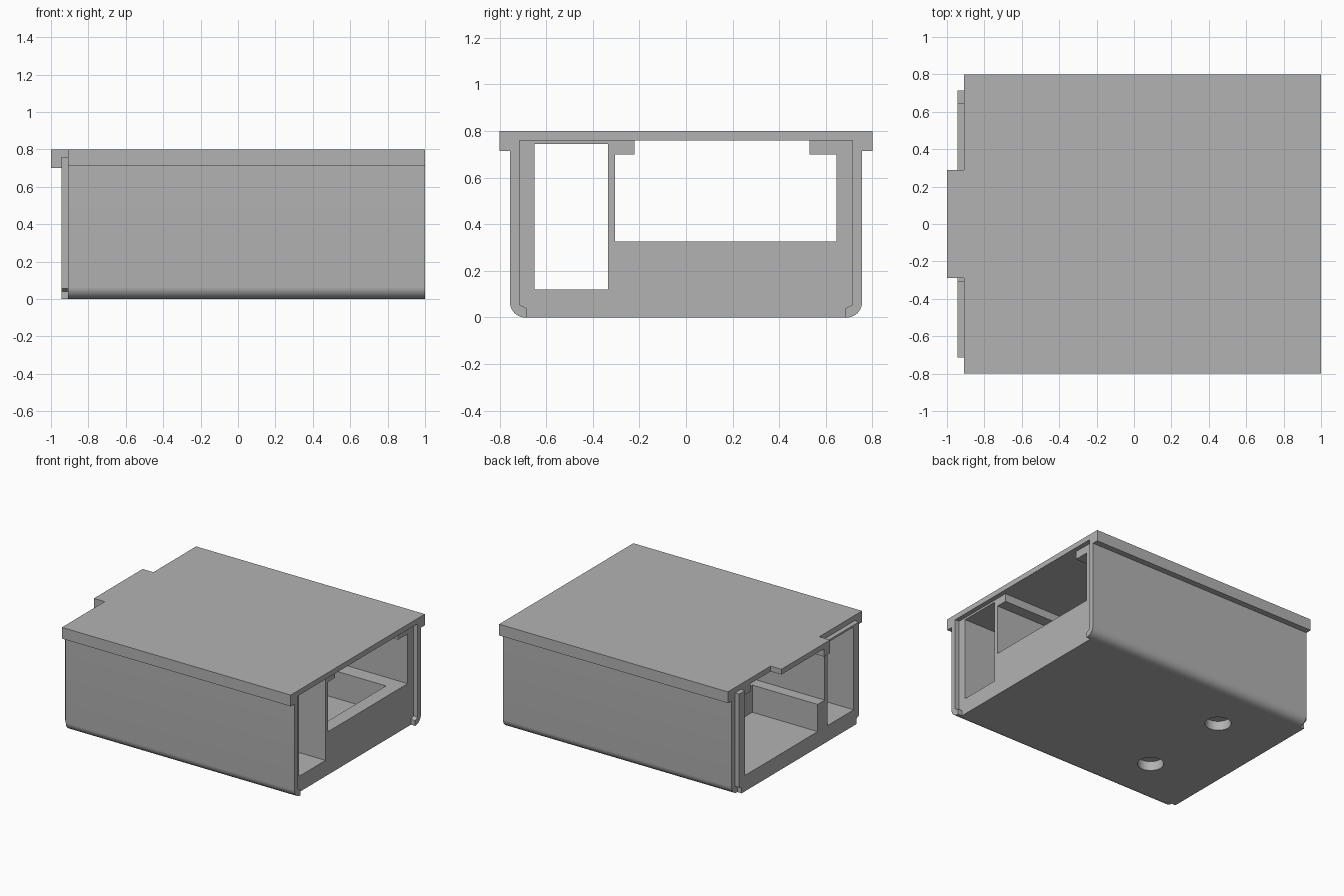
import bpy, bmesh, math

if "Cube" in bpy.data.objects:
    bpy.data.objects.remove(bpy.data.objects["Cube"])

grey = bpy.data.materials.new("plain grey")
grey.use_nodes = True
grey.diffuse_color = (0.45, 0.45, 0.45, 1)
grey.node_tree.nodes["Principled BSDF"].inputs["Base Color"].default_value = (0.45, 0.45, 0.45, 1)


def prism(name, profile, x0, x1):
    """Extrude a closed (y, z) profile along x."""
    bm = bmesh.new()
    face = bm.faces.new([bm.verts.new((x0, y, z)) for y, z in profile])
    grown = bmesh.ops.extrude_face_region(bm, geom=[face])["geom"]
    moved = [v for v in grown if isinstance(v, bmesh.types.BMVert)]
    bmesh.ops.translate(bm, verts=moved, vec=(x1 - x0, 0, 0))
    bmesh.ops.recalc_face_normals(bm, faces=bm.faces)
    mesh = bpy.data.meshes.new(name)
    bm.to_mesh(mesh)
    bm.free()
    mesh.materials.append(grey)
    ob = bpy.data.objects.new(name, mesh)
    bpy.context.collection.objects.link(ob)
    return ob


def box(name, x0, x1, y0, y1, z0, z1):
    return prism(name, [(y0, z0), (y1, z0), (y1, z1), (y0, z1)], x0, x1)


def activate(ob):
    bpy.ops.object.select_all(action='DESELECT')
    ob.select_set(True)
    bpy.context.view_layer.objects.active = ob


def carve(target, cutter):
    """Subtract a cutter and throw it away."""
    cutter.hide_render = True
    activate(target)
    mod = target.modifiers.new("cut", 'BOOLEAN')
    mod.operation = 'DIFFERENCE'
    mod.solver = 'EXACT'
    mod.object = cutter
    bpy.ops.object.modifier_apply(modifier=mod.name)
    bpy.data.objects.remove(cutter)


# Inner tray: a solid block with stepped lower edges, then hollowed out
BACK, FRONT = -0.945, 0.965
half = [(0.685, 0), (0.685, 0.04), (0.715, 0.055), (0.715, 0.76)]
tray = prism("inner_tray", half + [(-y, z) for y, z in reversed(half)], BACK, FRONT)

carve(tray, box("tunnel_cut", -2, 2, -0.65, -0.335, 0.12, 0.745))
carve(tray, box("bay_cut", -2, 2, -0.305, 0.645, 0.325, 1))
carve(tray, box("open_end_cut", -2, -0.4, -0.22, 0.645, 0.12, 0.6))
carve(tray, box("pocket_cut", -0.34, 0.865, -0.22, 0.53, 0.12, 0.6))

# Two round blind holes underneath
for y in (-0.36, 0.36):
    bpy.ops.mesh.primitive_cylinder_add(vertices=32, radius=0.09, depth=0.2,
                                        location=(-0.45, y, -0.03))
    carve(tray, bpy.context.object)

# Outer side walls with rounded lower corners
for side, name in ((-1, "front_wall"), (1, "back_wall")):
    r = 0.065
    arc = [(0.69 + r * math.sin(a), r - r * math.cos(a))
           for a in (math.radians(d) for d in range(0, 91, 9))]
    outline = [(0.715, 0.76), (0.715, 0.055), (0.685, 0.04), (0.685, 0)] + arc + [(0.755, 0.76)]
    wall = prism(name, [(side * y, z) for y, z in outline], -0.91, 1)
    activate(wall)
    bpy.ops.object.shade_smooth_by_angle(angle=math.radians(30))

# Lid with turned-down long edges
edge = [(0.755, 0.76), (0.755, 0.715), (0.8, 0.715), (0.8, 0.8)]
prism("lid", edge + [(-y, z) for y, z in reversed(edge)], -0.91, 1)

# End tab and the guide rails under the lid
box("lid_tab", -1, -0.91, -0.29, 0.29, 0.76, 0.8)
box("tab_rail", -1, -0.91, -0.29, -0.22, 0.7, 0.76)
box("guide_rail_front", -0.91, FRONT, -0.305, -0.22, 0.7, 0.76)
box("guide_rail_back", -0.91, FRONT, 0.53, 0.645, 0.7, 0.76)
